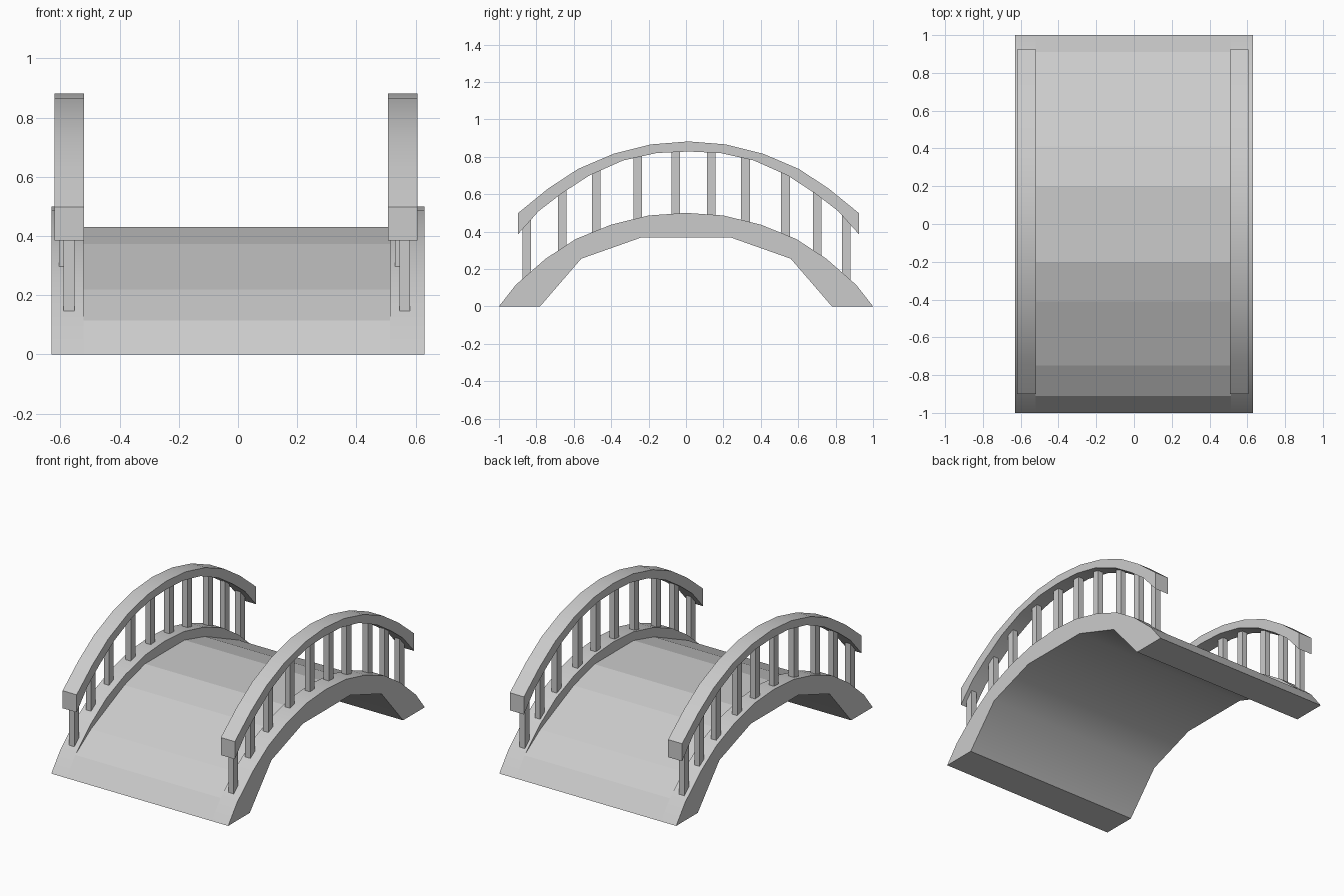
import bpy
import bmesh
import math

if "Cube" in bpy.data.objects:
    bpy.data.objects.remove(bpy.data.objects["Cube"], do_unlink=True)

stone = bpy.data.materials.new("pale_grey_stone")
stone.use_nodes = True
GREY = (0.6, 0.6, 0.6, 1)
stone.diffuse_color = GREY
stone.node_tree.nodes["Principled BSDF"].inputs["Base Color"].default_value = GREY


def mirrored(half):
    """Complete a symmetric arch line from its front half."""
    return half + [(-y, z) for y, z in reversed(half) if y != 0]


def extrude_profile(name, top, bottom, x0, x1, dy=0, angle=35):
    """Closed side profile swept across x, rounded where edges are shallow."""
    outline = top + bottom[::-1]
    bm = bmesh.new()
    face = bm.faces.new([bm.verts.new((x0, y + dy, z)) for y, z in outline])
    new = bmesh.ops.extrude_face_region(bm, geom=[face])["geom"]
    verts = [v for v in new if isinstance(v, bmesh.types.BMVert)]
    bmesh.ops.translate(bm, verts=verts, vec=(x1 - x0, 0, 0))
    bmesh.ops.recalc_face_normals(bm, faces=bm.faces)
    mesh = bpy.data.meshes.new(name)
    bm.to_mesh(mesh)
    bm.free()
    mesh.materials.append(stone)
    obj = bpy.data.objects.new(name, mesh)
    bpy.context.collection.objects.link(obj)
    bpy.ops.object.select_all(action='DESELECT')
    obj.select_set(True)
    bpy.context.view_layer.objects.active = obj
    bpy.ops.object.shade_smooth_by_angle(angle=math.radians(angle))
    return obj


# Arch lines, as (y, z)
underside = mirrored([(-0.78, 0), (-0.56, 0.255), (-0.24, 0.368)])
kerb_top = mirrored([(-1, 0), (-0.91, 0.115), (-0.75, 0.255), (-0.59, 0.36),
                     (-0.4, 0.437), (-0.2, 0.486), (0, 0.5)])
deck_top = mirrored([(-1, 0), (-0.91, 0.115), (-0.75, 0.22), (-0.41, 0.373),
                     (-0.2, 0.43)])
rail_top = mirrored([(-0.912, 0.498), (-0.75, 0.63), (-0.59, 0.735),
                     (-0.4, 0.816), (-0.2, 0.866), (0, 0.882)])
rail_bottom = mirrored([(-0.912, 0.385), (-0.8, 0.51), (-0.68, 0.602),
                        (-0.53, 0.7), (-0.35, 0.78), (-0.17, 0.82), (0, 0.828)])

# Walkway: rounded underneath, faceted on top
deck = extrude_profile("deck", deck_top, underside, -0.522, 0.513)
for poly in deck.data.polygons:
    if poly.normal.z > 0.1:
        poly.use_smooth = False

# Raised side arches
extrude_profile("right_kerb", kerb_top, underside, -0.63, -0.522)
extrude_profile("left_kerb", kerb_top, underside, 0.513, 0.63)


def height_at(line, y):
    """Height of an arch line at y."""
    for (y0, z0), (y1, z1) in zip(line, line[1:]):
        if y0 <= y <= y1:
            return z0 + (z1 - z0) * (y - y0) / (y1 - y0)
    return 0


# Handrails and balusters
baluster_y = [-0.852, -0.662, -0.48, -0.258, -0.055,
              0.135, 0.318, 0.532, 0.702, 0.857]
for side, rail_x, post_x in (("right", -0.62, -0.59), ("left", 0.507, 0.545)):
    extrude_profile(side + "_handrail", rail_top, rail_bottom,
                    rail_x, rail_x + 0.1, dy=0.013)
    for i, y in enumerate(baluster_y):
        x = post_x if i == 0 else post_x - 0.014
        low = height_at(kerb_top, y) - 0.02
        high = height_at(rail_bottom, y - 0.013) + 0.03
        ya, yb = y - 0.023, y + 0.023
        extrude_profile(f"{side}_baluster_{i + 1}", [(ya, high), (yb, high)],
                        [(ya, low), (yb, low)], x, x + 0.037)
